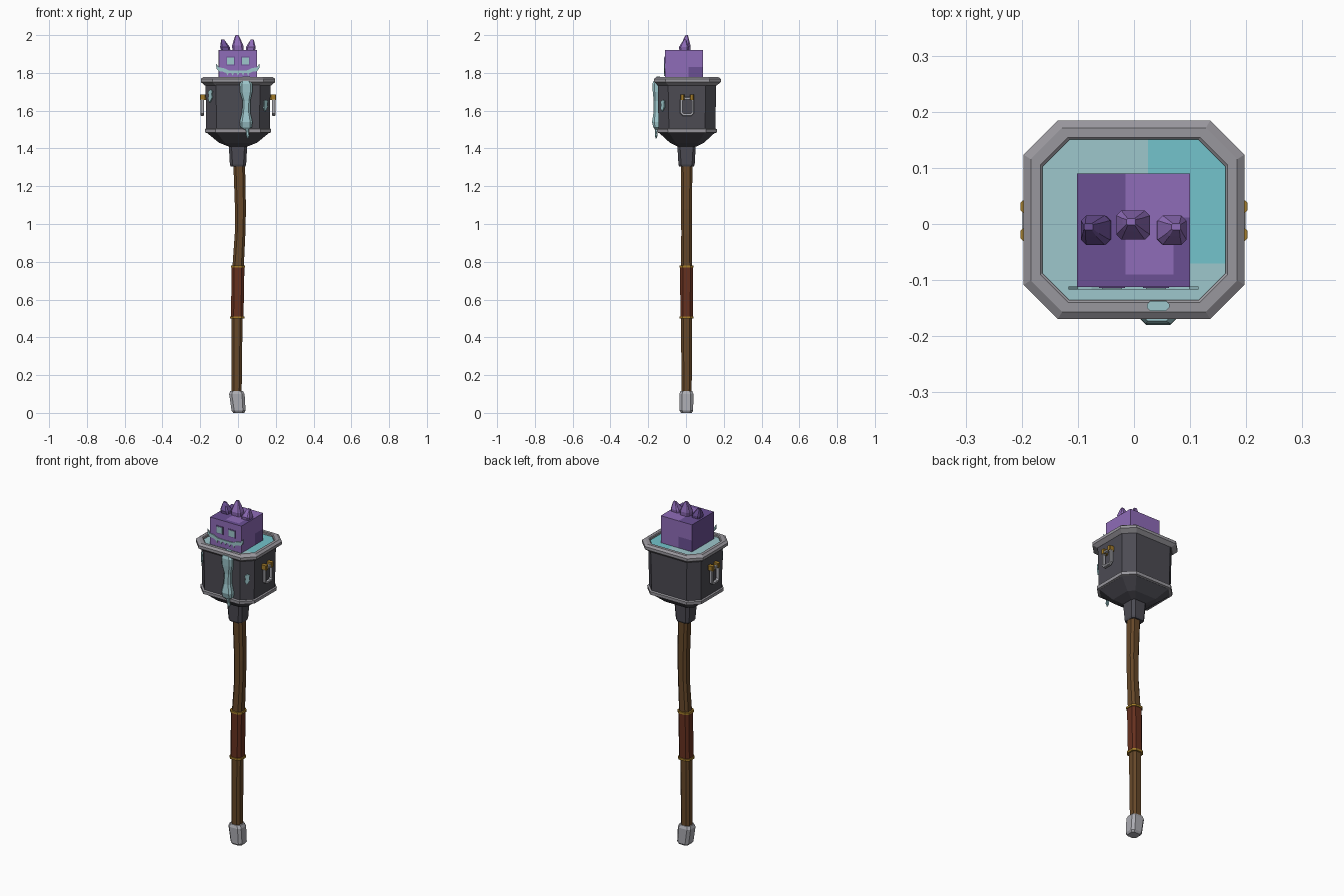
import bpy, bmesh, math
from mathutils import Vector

if "Cube" in bpy.data.objects:
    bpy.data.objects.remove(bpy.data.objects["Cube"])


def material(name, hex_colour):
    m = bpy.data.materials.new(name)
    rgb = [int(hex_colour[i:i + 2], 16) / 255 for i in (0, 2, 4)]
    lin = [c / 12.92 if c <= 0.04045 else ((c + 0.055) / 1.055) ** 2.4 for c in rgb]
    m.diffuse_color = (*lin, 1)
    m.use_nodes = True
    m.node_tree.nodes["Principled BSDF"].inputs["Base Color"].default_value = m.diffuse_color
    return m


WOOD = material("brown wood", "664829")
IRON = material("dark iron", "4c4b53")
STEEL = material("rim steel", "99979d")
PALE = material("pale metal", "acacb2")
GOLD = material("gold", "a37c2a")
LEATHER = material("red leather", "66301f")
PURPLE = material("light purple", "8f6cb8")
DARK_PURPLE = material("dark purple", "6b5094")
TEAL = material("bright teal", "74c4cc")
PALE_TEAL = material("pale teal", "9dc7cc")


def finish(name, bm, *mats):
    bmesh.ops.recalc_face_normals(bm, faces=bm.faces)
    mesh = bpy.data.meshes.new(name)
    bm.to_mesh(mesh)
    bm.free()
    for m in mats:
        mesh.materials.append(m)
    obj = bpy.data.objects.new(name, mesh)
    bpy.context.collection.objects.link(obj)
    return obj


def loft(name, rings, *mats, closed=False):
    """Skin a stack of rectangles with cut corners: (cx, cy, half x, half y, cut, z)."""
    bm = bmesh.new()
    loops = []
    for cx, cy, hx, hy, c, z in rings:
        pts = [(hx, c - hy), (hx, hy - c), (hx - c, hy), (c - hx, hy),
               (-hx, hy - c), (-hx, c - hy), (c - hx, -hy), (hx - c, -hy)]
        loops.append([bm.verts.new((cx + x, cy + y, z)) for x, y in pts])
    pairs = list(zip(loops, loops[1:]))
    if closed:
        pairs.append((loops[-1], loops[0]))
    else:
        bm.faces.new(loops[0])
        bm.faces.new(loops[-1])
    for a, b in pairs:
        for i in range(8):
            j = (i + 1) % 8
            bm.faces.new((a[i], a[j], b[j], b[i]))
    return finish(name, bm, *mats)


def plate(name, pts, origin, angle, depth, mat):
    """Outline (across, z) set upright at an angle and pushed outward."""
    bm = bmesh.new()
    u = Vector((math.cos(angle), math.sin(angle), 0))
    out = Vector((math.sin(angle), -math.cos(angle), 0))
    o = Vector(origin)
    a = [bm.verts.new(o + u * x + Vector((0, 0, z))) for x, z in pts]
    b = [bm.verts.new(v.co + out * depth) for v in a]
    bm.faces.new(a)
    bm.faces.new(b)
    for i in range(len(a)):
        j = (i + 1) % len(a)
        bm.faces.new((a[i], a[j], b[j], b[i]))
    return finish(name, bm, mat)


def paint(obj, cuts, rule):
    """Cut the faces along axis planes, then colour them by a rule."""
    bm = bmesh.new()
    bm.from_mesh(obj.data)
    for axis, at in cuts:
        n = Vector((0, 0, 0))
        n[axis] = 1
        bmesh.ops.bisect_plane(bm, geom=bm.verts[:] + bm.edges[:] + bm.faces[:],
                               plane_co=n * at, plane_no=n)
    bm.normal_update()
    for f in bm.faces:
        f.material_index = int(rule(f.calc_center_median(), f.normal))
    bm.to_mesh(obj.data)
    bm.free()


# Handle: gently bent shaft, leather grip, gold bands, metal end cap
loft("shaft", [(x, 0.003, h, h, 0.013, z) for x, h, z in
               [(-0.008, 0.027, 0.08), (-0.005, 0.029, 0.5), (0.001, 0.03, 0.78), (0.011, 0.028, 0.95),
                (0.013, 0.029, 1.08), (0.006, 0.031, 1.33)]], WOOD)
loft("grip", [(-0.004, 0.003, 0.033, 0.033, 0.014, 0.505),
              (0.0, 0.003, 0.034, 0.034, 0.014, 0.775)], LEATHER)
for i, (x, z) in enumerate([(-0.004, 0.505), (0.0, 0.775)]):
    loft(f"grip_band_{i + 1}", [(x, 0.003, 0.038, 0.038, 0.016, z - 0.006),
                                (x, 0.003, 0.038, 0.038, 0.016, z + 0.006)], GOLD)
loft("end_cap", [(0.004, 0.002, 0.029, 0.028, 0.011, 0), (0.003, 0.002, 0.037, 0.036, 0.014, 0.012),
                 (-0.006, 0.002, 0.041, 0.037, 0.014, 0.1), (-0.007, 0.002, 0.034, 0.031, 0.013, 0.116)], PALE)

# Cauldron head
CY = 0.005
loft("collar", [(0, 0.003, h, h, 0.014, z) for h, z in
                [(0.039, 1.305), (0.043, 1.315), (0.049, 1.42)]], IRON)
loft("cauldron", [(0, CY, hx, hy, c, z) for hx, hy, c, z in
                  [(0.05, 0.05, 0.015, 1.41), (0.1, 0.09, 0.03, 1.43), (0.168, 0.15, 0.055, 1.485),
                   (0.172, 0.155, 0.055, 1.755)]], IRON)
loft("lower_band", [(0, CY, hx, hx - 0.017, 0.057, z) for hx, z in
                    [(0.165, 1.482), (0.175, 1.484), (0.176, 1.502), (0.165, 1.507)]], STEEL)
loft("rim", [(0, 0.0075, hx, hx - 0.02, c, z) for hx, c, z in
             [(0.163, 0.048, 1.745), (0.163, 0.048, 1.774), (0.167, 0.049, 1.778), (0.184, 0.056, 1.778),
              (0.197, 0.061, 1.768), (0.197, 0.061, 1.752), (0.176, 0.056, 1.734)]], STEEL, closed=True)
liquid = loft("liquid", [(0, 0.0075, 0.165, 0.148, 0.049, z) for z in (1.756, 1.764)], PALE_TEAL, TEAL)
paint(liquid, [(0, 0.025), (1, -0.07)], lambda c, n: c.x > 0.025 and c.y > -0.07)

# Cube creature with patches of darker purple
block = loft("creature_block", [(-0.001, -0.011, 0.101, 0.101, 0.0005, z) for z in (1.757, 1.922)],
             PURPLE, DARK_PURPLE)


def dark_patch(c, n):
    if n.z > 0.5:
        return c.x < -0.015 or c.y < -0.09 or (c.x > 0.07 and c.y < 0.012)
    if n.x > 0.5:
        return c.y > 0.012 and c.z < 1.83
    if n.y > 0.5:
        return c.x < -0.015 and c.z < 1.83
    return n.x < -0.5


paint(block, [(0, -0.015), (0, 0.07), (1, -0.09), (1, 0.012), (2, 1.83)], dark_patch)

# Crest of three blunt spikes, the outer two leaning outward
for name, cx, cy, tip, top, w, mat in [
        ("left_spike", -0.064, -0.011, -0.081, 1.976, 0.029, DARK_PURPLE),
        ("middle_spike", 0.0, -0.002, -0.005, 2.0, 0.034, PURPLE),
        ("right_spike", 0.065, -0.011, 0.075, 1.976, 0.029, PURPLE)]:
    h = top - 1.92
    loft(name, [(cx, cy, w * 0.85, 0.024, 0.008, 1.915),
                (cx + (tip - cx) * 0.3, cy, w * 0.88, 0.026, 0.009, 1.92 + h * 0.3),
                (cx + (tip - cx) * 0.75, cy + 0.003, w * 0.5, 0.014, 0.005, 1.92 + h * 0.75),
                (tip, cy + 0.006, 0.008, 0.006, 0.002, top)], mat)

# Face: square eyes and a wide toothy grin that pokes past the block
for side, x in (("left", -0.039), ("right", 0.039)):
    plate(f"{side}_eye_border", [(-0.023, 1.84), (0.023, 1.84), (0.023, 1.886), (-0.023, 1.886)],
          (x, -0.11, 0), 0, 0.004, DARK_PURPLE)
    plate(f"{side}_eye", [(-0.018, 1.845), (0.018, 1.845), (0.018, 1.881), (-0.018, 1.881)],
          (x, -0.11, 0), 0, 0.006, PALE_TEAL)
half_top = [(0.0, 1.812), (0.05, 1.814), (0.075, 1.826), (0.1, 1.829), (0.116, 1.85)]
half_low = [(0.113, 1.822), (0.1, 1.808), (0.078, 1.806), (0.06, 1.798), (0.055, 1.784), (0.048, 1.8),
            (0.034, 1.8), (0.028, 1.784), (0.02, 1.8), (0.008, 1.8), (0.0, 1.786)]
half = half_top + half_low
grin = half + [(-x, z) for x, z in reversed(half[1:-1])]
plate("grin", grin, (-0.001, -0.111, 0), 0, 0.006, PALE_TEAL)

# Liquid spilling over the front, with a loose drop below
loft("front_drip", [(x, -0.155, hx, hy, min(hx, hy) * 0.5, z) for x, hx, hy, z in
                    [(0.045, 0.012, 0.008, 1.5), (0.043, 0.03, 0.018, 1.512), (0.043, 0.034, 0.025, 1.54),
                     (0.043, 0.022, 0.017, 1.59), (0.045, 0.02, 0.016, 1.65), (0.043, 0.033, 0.021, 1.7),
                     (0.043, 0.034, 0.023, 1.74), (0.041, 0.025, 0.018, 1.757)]], PALE_TEAL)
loft("falling_drop", [(x, -0.158, h, h * 0.8, h * 0.4, z) for x, h, z in
                      [(0.052, 0.003, 1.453), (0.052, 0.009, 1.468), (0.05, 0.007, 1.485), (0.047, 0.01, 1.505)]],
     PALE_TEAL)
loft("rim_splash", [(0.043, -0.146, 0.02, 0.009, 0.006, z) for z in (1.776, 1.781)], PALE_TEAL)
splat = [(-0.004, -0.035), (0.006, -0.022), (0.015, -0.008), (0.012, 0.012), (0.017, 0.026),
         (0.002, 0.034), (-0.015, 0.024), (-0.011, 0.0), (-0.016, -0.014)]
for name, s, z, k in (("left_splat", -1, 1.678, 1), ("right_splat", 1, 1.627, 0.9)):
    plate(name, [(x * k, y * k + z) for x, y in splat], (s * 0.142, -0.119, 0),
          s * math.pi / 4, 0.009, PALE_TEAL)


# Side handles: cut-corner rings hung from gold pegs
def handle(side, s):
    bm = bmesh.new()
    loops = []
    for x, inset in ((0.181, 0.002), (0.184, 0), (0.196, 0), (0.199, 0.003), (0.199, 0.012), (0.181, 0.012)):
        hy, hz, c = 0.037 - inset, 0.05 - inset, 0.014 - inset * 0.5
        pts = [(hy, hz - c), (hy - c, hz), (c - hy, hz), (-hy, hz - c),
               (-hy, c - hz), (c - hy, -hz), (hy - c, -hz), (hy, c - hz)]
        loops.append([bm.verts.new((s * x, 0.006 + y, 1.622 + z)) for y, z in pts])
    for a, b in zip(loops, loops[1:] + loops[:1]):
        for i in range(8):
            j = (i + 1) % 8
            bm.faces.new((a[i], a[j], b[j], b[i]))
    finish(f"{side}_ring", bm, PALE)
    for i, y in enumerate((-0.019, 0.031)):
        loft(f"{side}_peg_{i + 1}", [(s * 0.186, y, 0.016, 0.011, 0.004, z) for z in (1.657, 1.685)], GOLD)


handle("left", -1)
handle("right", 1)
